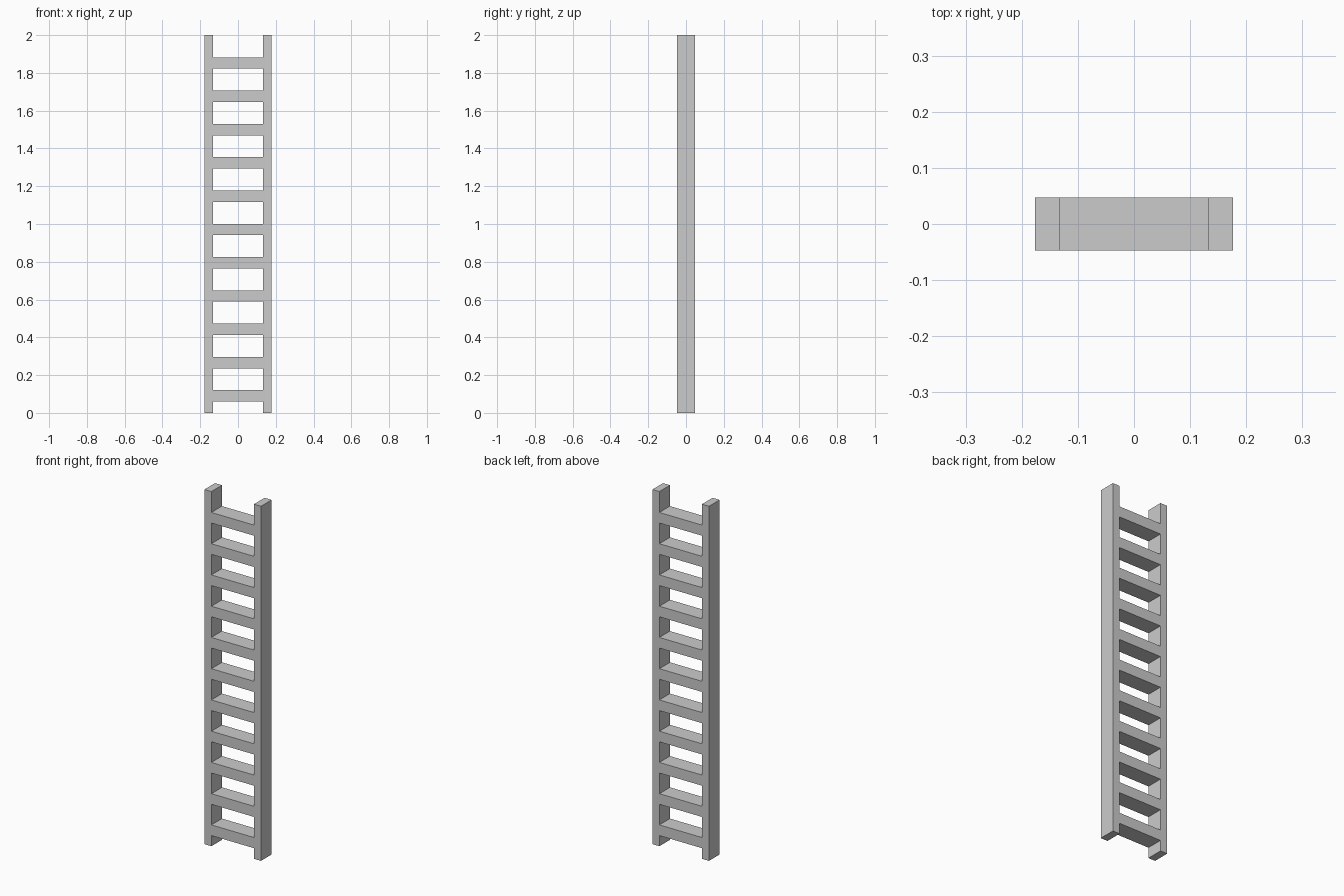
import bpy

if "Cube" in bpy.data.objects:
    bpy.data.objects.remove(bpy.data.objects["Cube"])

HEIGHT = 2.0
DEPTH = 0.094
OUTER, INNER = 0.1765, 0.133   # half widths to the rail's outer and inner faces
RUNGS, FIRST, STEP, THICK = 11, 0.09, 0.1762, 0.06


def box(name, size, location):
    bpy.ops.mesh.primitive_cube_add(size=1, location=location)
    obj = bpy.context.object
    obj.name = name
    obj.scale = size
    bpy.ops.object.transform_apply(location=False, rotation=False, scale=True)
    return obj


# Side rails
for side, label in ((-1, "left"), (1, "right")):
    box(f"{label}_rail", (OUTER - INNER, DEPTH, HEIGHT),
        (side * (OUTER + INNER) / 2, 0, HEIGHT / 2))

# Evenly spaced rungs, flush with the rails front and back
for i in range(RUNGS):
    box(f"rung_{i + 1}", (2 * INNER, DEPTH, THICK), (0, 0, FIRST + i * STEP))
